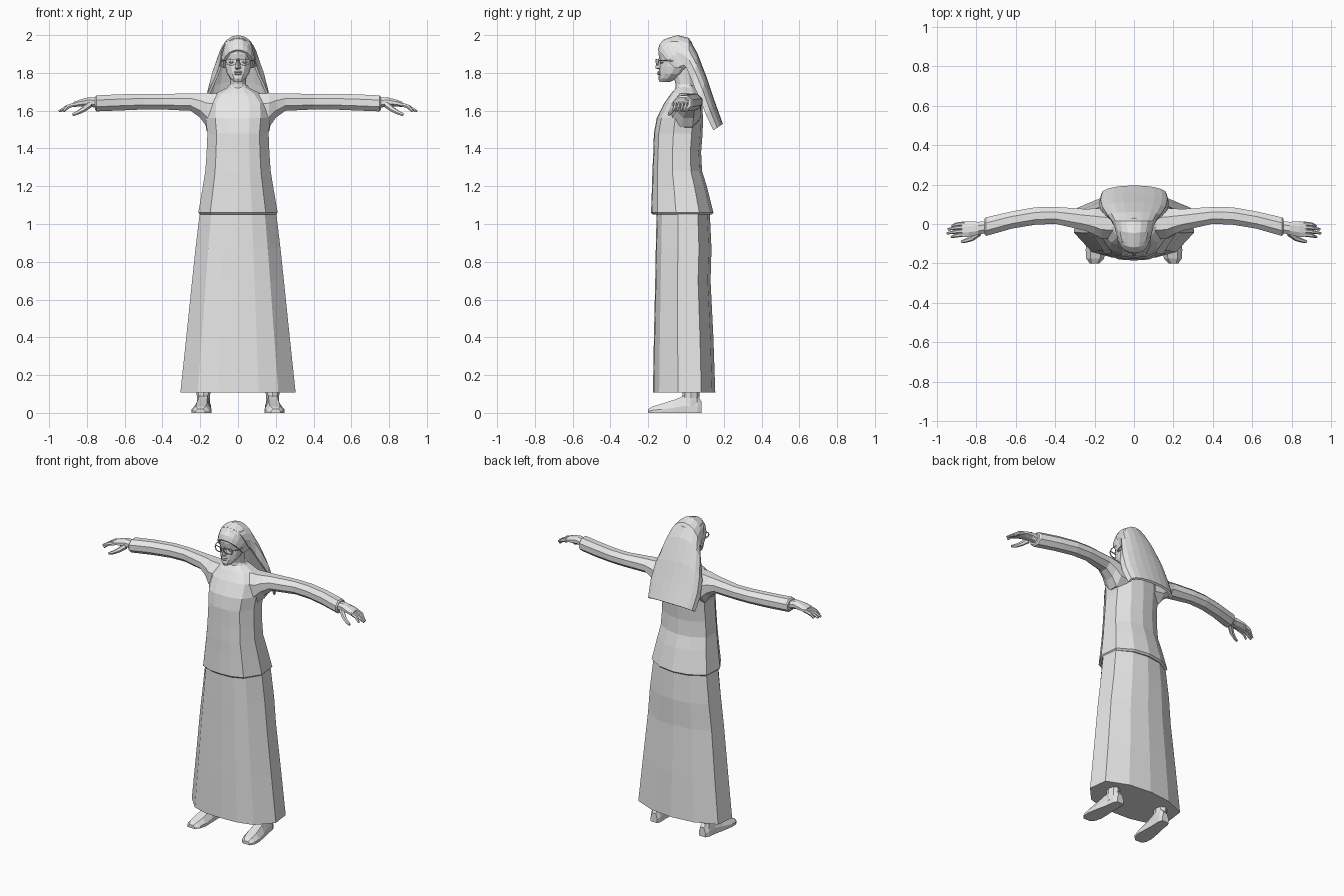
import bpy, bmesh, math
from mathutils import Vector

grey = bpy.data.materials.new("plain_grey")
grey.diffuse_color = (0.8, 0.8, 0.8, 1)


def loft(name, rings, mirror=False, capped=True):
    """Skin a list of equal-length closed rings with flat faces."""
    bm = bmesh.new()
    rows = [[bm.verts.new(p) for p in r] for r in rings]
    n = len(rows[0])
    for a, b in zip(rows, rows[1:]):
        for i in range(n):
            j = (i + 1) % n
            bm.faces.new((a[i], a[j], b[j], b[i]))
    if capped:
        bm.faces.new(rows[0])
        bm.faces.new(rows[-1])
    else:                                   # join last ring back to first
        for i in range(n):
            j = (i + 1) % n
            bm.faces.new((rows[-1][i], rows[-1][j], rows[0][j], rows[0][i]))
    bmesh.ops.recalc_face_normals(bm, faces=bm.faces)
    me = bpy.data.meshes.new(name)
    bm.to_mesh(me)
    bm.free()
    me.materials.append(grey)
    ob = bpy.data.objects.new(name, me)
    bpy.context.collection.objects.link(ob)
    if mirror:
        ob.modifiers.new("mirror", 'MIRROR')
    return ob


# Half outline of the cloth body: (fraction of half width, -1 front .. 1 back)
HALF = [(0, -1), (.36, -.97), (.7, -.8), (1, -.2), (.95, .55), (.5, .9), (0, 1)]
BODY = HALF + [(-x, y) for x, y in HALF[-2:0:-1]]


def body_ring(z, w, yf, yb):
    c, d = (yf + yb) / 2, (yb - yf) / 2
    return [(x * w, c + y * d, z) for x, y in BODY]


def oval_z(z, w, yf, yb, cx=0, n=12):
    c, d = (yf + yb) / 2, (yb - yf) / 2
    return [(cx + w * math.sin(2 * math.pi * i / n),
             c - d * math.cos(2 * math.pi * i / n), z) for i in range(n)]


def oval_x(x, yf, yb, zb, zt, n=8):
    out = []
    for i in range(n):
        a = 2 * math.pi * (i + .5) / n
        out.append((x, (yf + yb) / 2 + (yb - yf) / 2 * math.cos(a) * 1.05,
                    (zb + zt) / 2 + (zt - zb) / 2 * math.sin(a) * 1.05))
    return out


def drape_ring(crown, edge, w, t=.014, n=10):
    """Arch of cloth from one side edge over the crown point to the other."""
    c, e = Vector((0, *crown)), Vector((0, *edge))
    outer, inner = [], []
    for i in range(n + 1):
        a = math.pi * i / n
        s = math.sin(a) ** .75 if 0 < i < n else 0
        p = e + (c - e) * s
        p.x = w * math.cos(a)
        outer.append(p)
        q = e + (c - e) * s * max(0, 1 - t / (c - e).length)
        q.x = (w - t) * math.cos(a)
        inner.append(q)
    return outer + inner[::-1]


def tube(name, pts, radii, n=6, mirror=True):
    """Tapered limb along a path; radii are (sideways, upright)."""
    pts = [Vector(p) for p in pts]
    rings = []
    for k, p in enumerate(pts):
        d = (pts[min(k + 1, len(pts) - 1)] - pts[max(k - 1, 0)]).normalized()
        side = d.cross(Vector((0, 0, 1))).normalized()
        up = side.cross(d)
        rs, ru = radii[k]
        rings.append([p + side * rs * math.cos(2 * math.pi * i / n)
                      + up * ru * math.sin(2 * math.pi * i / n) for i in range(n)])
    return loft(name, rings, mirror)


# Long skirt and tunic
loft("skirt", [body_ring(*r) for r in [
    (.108, .305, -.175, .155), (.4, .274, -.17, .145), (.7, .243, -.163, .13),
    (.87, .225, -.16, .135), (1.08, .2, -.155, .125)]])
loft("tunic", [body_ring(*r) for r in [
    (1.05, .2, -.175, .135), (1.06, .21, -.185, .145), (1.2, .186, -.18, .11),
    (1.28, .173, -.178, .085), (1.38, .166, -.173, .08), (1.48, .162, -.17, .088),
    (1.56, .172, -.155, .09), (1.64, .165, -.115, .085), (1.69, .12, -.08, .075),
    (1.722, .058, -.052, .055), (1.735, .05, -.045, .05)]])

# Sleeves with a slightly flared cuff
loft("sleeve", [oval_x(*r) for r in [
    (.1, -.08, .08, 1.5, 1.695), (.165, -.075, .082, 1.51, 1.695),
    (.2, -.055, .08, 1.56, 1.693), (.25, -.035, .078, 1.598, 1.692),
    (.4, .0, .088, 1.605, 1.69), (.5, -.005, .086, 1.605, 1.69),
    (.62, -.025, .065, 1.6, 1.688), (.75, -.062, .035, 1.595, 1.682),
    (.757, -.055, .028, 1.605, 1.672)]], True)

# Hands
loft("palm", [oval_x(*r) for r in [
    (.74, -.045, .015, 1.612, 1.668), (.79, -.055, .012, 1.622, 1.672),
    (.84, -.067, .015, 1.622, 1.658), (.872, -.068, .01, 1.618, 1.646)]], True)
for k, (y, tip) in enumerate([(-.054, .925), (-.035, .947), (-.015, .943), (.002, .922)]):
    tube(f"finger_{k + 1}", [(.86, y, 1.634), (.9, y - .004, 1.622),
         (tip, y - .012, 1.597)], [(.011, .012), (.01, .011), (.006, .007)])
tube("thumb", [(.785, -.045, 1.632), (.82, -.072, 1.605), (.85, -.084, 1.588),
     (.875, -.09, 1.578)], [(.016, .018), (.014, .014), (.011, .011), (.007, .008)])

# Ankles and shoes
loft("ankle", [oval_z(z, w, yf, yb, .183, 8) for z, w, yf, yb in [
    (.03, .036, -.03, .075), (.08, .034, -.02, .07), (.14, .04, -.015, .075)]], True)


def shoe_ring(y, cx, w, h):
    return [(cx - w, y, 0), (cx + w, y, 0), (cx + w, y, h * .4),
            (cx + w * .55, y, h), (cx - w * .55, y, h), (cx - w, y, h * .4)]


loft("shoe", [shoe_ring(*r) for r in [
    (.083, .175, .024, .06), (.06, .177, .034, .09), (0, .182, .037, .095),
    (-.06, .188, .045, .07), (-.13, .193, .052, .048), (-.175, .197, .045, .035),
    (-.2, .2, .025, .02)]], True)

# Neck and head
loft("neck", [oval_z(*r) for r in [
    (1.69, .055, -.055, .055), (1.74, .043, -.055, .045), (1.83, .045, -.08, .04)]])
loft("head", [oval_z(*r) for r in [
    (1.752, .02, -.14, -.085), (1.77, .04, -.147, -.05), (1.795, .058, -.143, -.01),
    (1.83, .069, -.142, .02), (1.865, .075, -.139, .035), (1.9, .079, -.146, .045),
    (1.935, .079, -.142, .04), (1.965, .07, -.12, .03), (1.985, .04, -.085, 0)]])

# Nose, lips, eyes and ears
loft("nose", [[(-w, -.135, z), (0, y, z), (w, -.135, z)] for z, w, y in [
    (1.818, .012, -.142), (1.825, .018, -.163), (1.84, .013, -.16), (1.875, .008, -.145)]])
loft("lips", [oval_z(*r, 0, 8) for r in [
    (1.788, .012, -.149, -.13), (1.795, .022, -.153, -.13), (1.8, .024, -.149, -.13),
    (1.805, .022, -.153, -.13), (1.811, .01, -.147, -.13)]])
loft("eye", [oval_z(z, w, yf, -.115, .033, 8) for z, w, yf in [
    (1.85, .006, -.133), (1.857, .015, -.138), (1.864, .006, -.135)]], True)
loft("ear", [oval_z(z, w, -.06, -.025, .076, 6) for z, w in [
    (1.825, .005), (1.85, .012), (1.875, .012), (1.885, .006)]], True)

# Spectacles: rounded rectangular rims, bridge and side arms
RIM = [(-.9, .8), (.9, .8), (1, .2), (.7, -.8), (0, -1), (-.7, -.8), (-1, .2)]


def rim(y, s):
    return [(.035 + a * (.026 + s), y + a * .006, 1.858 + b * (.016 + s)) for a, b in RIM]


loft("spectacle_rim", [rim(-.155, 0), rim(-.155, .004), rim(-.149, .004), rim(-.149, 0)],
     True, capped=False)
tube("spectacle_bridge", [(-.01, -.158, 1.866), (.01, -.158, 1.866)],
     [(.003, .003)] * 2, 4, False)
tube("spectacle_arm", [(.063, -.146, 1.866), (.08, -.11, 1.866), (.083, -.04, 1.862)],
     [(.003, .003)] * 3, 4)

# Head band and long veil hanging down the back
loft("head_band", [drape_ring(*r) for r in [
    ((-.149, 1.922), (-.06, 1.825), .08), ((-.14, 1.952), (-.045, 1.83), .086),
    ((-.118, 1.977), (-.03, 1.835), .09), ((-.075, 1.99), (-.01, 1.84), .09)]])
loft("veil", [drape_ring(*r) for r in [
    ((-.095, 1.985), (-.03, 1.86), .093), ((-.045, 2.0), (0, 1.83), .102),
    ((.015, 1.985), (.02, 1.785), .118), ((.06, 1.905), (.04, 1.735), .142),
    ((.112, 1.77), (.07, 1.67), .168), ((.152, 1.65), (.105, 1.58), .178),
    ((.195, 1.53), (.145, 1.495), .168)]])
